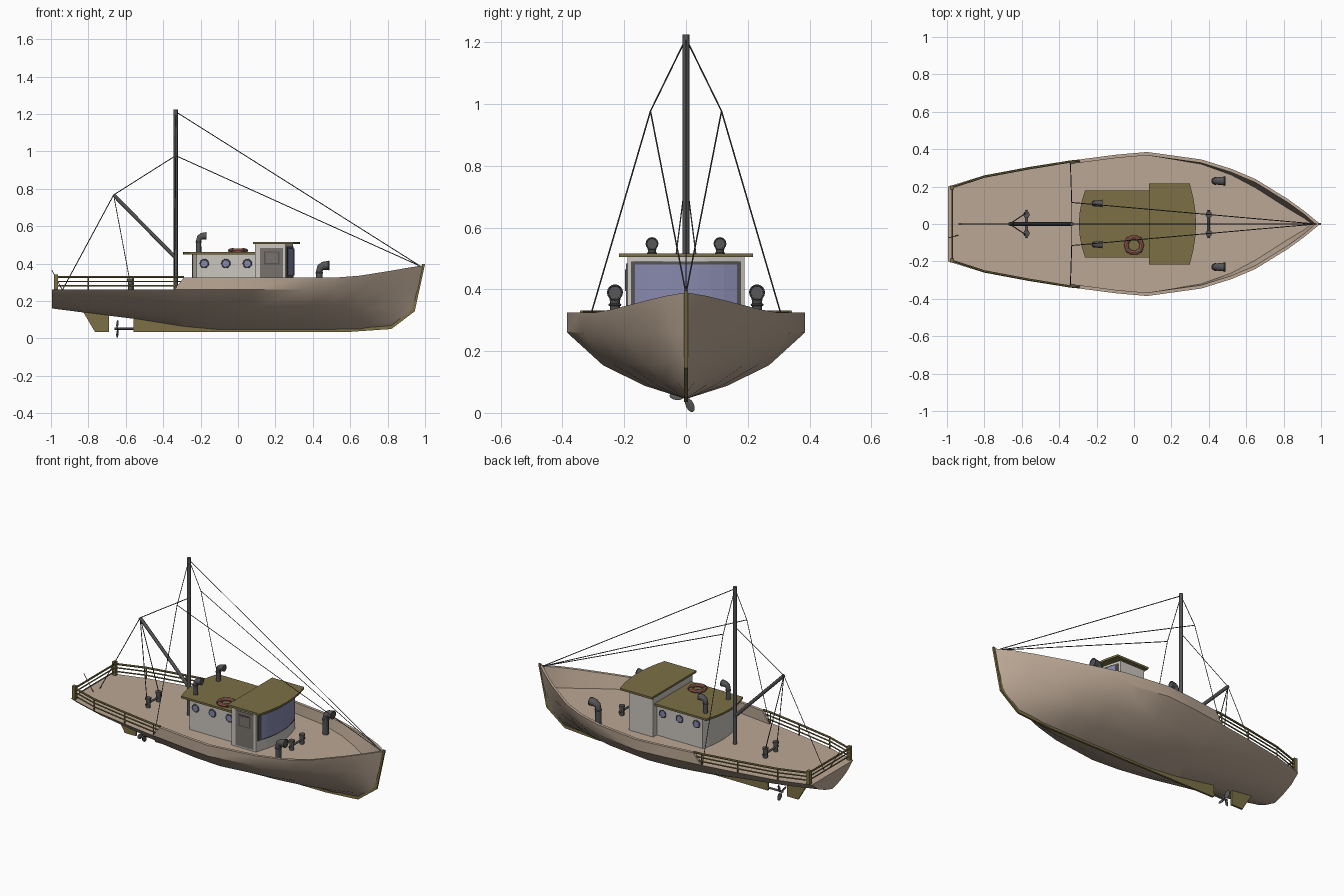
import bpy, bmesh, math
from mathutils import Vector

if "Cube" in bpy.data.objects:
    bpy.data.objects.remove(bpy.data.objects["Cube"])


def mat(name, rgb):
    m = bpy.data.materials.new(name)
    m.diffuse_color = (*rgb, 1)
    m.use_nodes = True
    m.node_tree.nodes["Principled BSDF"].inputs["Base Color"].default_value = m.diffuse_color
    return m


TAN = mat("tan_paint", (0.50, 0.39, 0.30))
OLIVE = mat("olive_wood", (0.20, 0.16, 0.06))
WHITE = mat("cabin_white", (0.60, 0.57, 0.53))
GLASS = mat("blue_glass", (0.24, 0.25, 0.42))
DARK = mat("dark_metal", (0.09, 0.09, 0.09))
RED = mat("lifebuoy_red", (0.36, 0.12, 0.08))
DOOR = mat("door_grey", (0.19, 0.17, 0.15))


def finish(name, bm, m, smooth=False):
    bmesh.ops.recalc_face_normals(bm, faces=bm.faces)
    me = bpy.data.meshes.new(name)
    bm.to_mesh(me)
    bm.free()
    ob = bpy.data.objects.new(name, me)
    bpy.context.collection.objects.link(ob)
    me.materials.append(m)
    if smooth:
        select(ob)
        bpy.ops.object.shade_smooth_by_angle(angle=math.radians(35))
    return ob


def select(ob):
    bpy.ops.object.select_all(action='DESELECT')
    ob.select_set(True)
    bpy.context.view_layer.objects.active = ob


def prism(name, pts, lo, hi, m, up='z'):
    """Extrude a 2D outline: up='z' uses (x, y), up='y' uses (x, z)."""
    bm = bmesh.new()
    put = (lambda p, h: (p[0], p[1], h)) if up == 'z' else (lambda p, h: (p[0], h, p[1]))
    f = bm.faces.new([bm.verts.new(put(p, lo)) for p in pts])
    new = bmesh.ops.extrude_face_region(bm, geom=[f])['geom']
    bmesh.ops.translate(bm, vec=put((0, 0), hi - lo),
                        verts=[v for v in new if isinstance(v, bmesh.types.BMVert)])
    return finish(name, bm, m)


def box(name, a, b, m):
    return prism(name, [(a[0], a[1]), (b[0], a[1]), (b[0], b[1]), (a[0], b[1])], a[2], b[2], m)


def tube(name, pts, r, m, radii=None, res=2):
    cu = bpy.data.curves.new(name, 'CURVE')
    cu.dimensions = '3D'
    cu.bevel_depth, cu.bevel_resolution, cu.use_fill_caps = r, res, True
    sp = cu.splines.new('POLY')
    sp.points.add(len(pts) - 1)
    for i, p in enumerate(pts):
        sp.points[i].co = (*p, 1)
        sp.points[i].radius = radii[i] if radii else 1
    ob = bpy.data.objects.new(name, cu)
    bpy.context.collection.objects.link(ob)
    cu.materials.append(m)
    select(ob)
    bpy.ops.object.convert(target='MESH')
    bpy.ops.object.shade_smooth_by_angle(angle=math.radians(50))
    return ob


def ring(name, loc, R, r, m, seg, rot=(0, 0, 0)):
    bpy.ops.mesh.primitive_torus_add(location=loc, rotation=rot, major_radius=R, minor_radius=r,
                                     major_segments=seg, minor_segments=8)
    ob = bpy.context.object
    ob.name = name
    ob.data.materials.append(m)
    return ob


# Hull, bulwark and deck: lofted stations (x, half width, keel z, sheer z, deck-level ratio)
DECK = 0.26
stations = [(-0.995, .20, .16, .26, 1), (-0.8, .26, .135, .26, 1), (-0.56, .305, .105, .26, 1),
            (-0.34, .34, .07, .26, 1), (-0.29, .345, .062, .325, 1), (-0.1, .37, .045, .325, 1),
            (0.07, .385, .045, .325, 1), (0.36, .345, .045, .325, .98), (0.52, .295, .045, .325, .95),
            (0.65, .24, .046, .335, .88), (0.82, .135, .06, .362, .76), (0.91, .07, .12, .378, .7)]
loops = []
for x, w, k, s, c in stations:
    d, full = w * c, 0.35 * c
    inn = max(d - .018, 0)
    loops.append([(x, 0, k), (x, d * full, k + .2 * (DECK - k)), (x, d * 2 * full, k + .51 * (DECK - k)),
                  (x, d, DECK), (x, w, s), (x, w - .018, s), (x, inn, DECK), (x, 0, DECK)])
loops.append([(.94, 0, .15), (.946, 0, .175), (.955, 0, .20), (.968, 0, DECK), (.995, 0, .39),
              (.97, 0, .387), (.95, 0, DECK), (.94, 0, DECK)])
bm = bmesh.new()
for side in (1, -1):
    rows = [[bm.verts.new((x, y * side, z)) for x, y, z in lp] for lp in loops]
    for a, b in zip(rows, rows[1:]):
        for i in range(7):
            bm.faces.new((a[i], a[i + 1], b[i + 1], b[i]))
    bm.faces.new(rows[0])
bmesh.ops.remove_doubles(bm, verts=bm.verts, dist=.0005)
bmesh.ops.dissolve_degenerate(bm, dist=.0005, edges=bm.edges)
finish("hull", bm, TAN, True)

# Keel with stem, and rudder
prism("keel", [(-.56, .035), (.6, .035), (.82, .05), (.945, .145), (1, .397), (.985, .397), (.93, .16),
               (.8, .08), (-.2, .06), (-.56, .11)], -.006, .006, OLIVE, 'y')
prism("rudder", [(-.83, .145), (-.765, .035), (-.69, .035), (-.69, .13)], -.006, .006, OLIVE, 'y')

# Propeller and shaft
tube("propeller_shaft", [(-.66, 0, .052), (-.54, 0, .052)], .006, DARK)
for i, ang in enumerate((-65, 55, 175)):
    bm = bmesh.new()
    bmesh.ops.create_uvsphere(bm, u_segments=10, v_segments=6, radius=1)
    a = math.radians(ang)
    for v in bm.verts:
        p = v.co.copy()
        along, across = .03 + .024 * p.z, .014 * p.x
        v.co = (-.645 + .003 * p.y + across * .4, along * math.cos(a) - across * math.sin(a),
                .052 + along * math.sin(a) + across * math.cos(a))
    finish(f"propeller_blade_{i}", bm, DARK, True)

# Stern railing
side_path = [(-.29, .338), (-.34, .334), (-.56, .298), (-.8, .253), (-.972, .196)]
path = side_path + [(x, -y) for x, y in reversed(side_path)]
for z, r in ((.281, .004), (.304, .004), (.327, .006)):
    tube("stern_rail", [(x, y, z) for x, y in path], r, OLIVE, res=1)
for s in (1, -1):
    y = s * .196
    box("corner_post", (-.984, y - .011, DECK), (-.962, y + .011, .342), OLIVE)
    for x, y in side_path[1:4]:
        tube("rail_post", [(x, s * y, DECK), (x, s * y, .327)], .004, OLIVE, res=1)
tube("stern_staff", [(-.94, -.06, DECK), (-.995, -.075, .365)], .002, DARK, res=0)


# Cabin, wheelhouse and roofs: half outlines mirrored across y
def mirrored(half):
    return half + [(x, -y) for x, y in reversed(half) if y]


prism("rear_cabin", mirrored([(.1, .155), (-.222, .155), (-.235, .115), (-.243, .06), (-.246, 0)]),
      DECK, .45, WHITE)
prism("rear_roof", mirrored([(.1, .178), (-.262, .178), (-.28, .12), (-.291, .06), (-.295, 0)]),
      .449, .461, OLIVE)
prism("wheelhouse", mirrored([(.09, .19), (.255, .19), (.276, .12), (.29, .06), (.295, 0)]),
      DECK, .506, WHITE)
prism("wheelhouse_roof", mirrored([(.08, .217), (.298, .217), (.317, .14), (.328, .07), (.332, 0)]),
      .504, .516, OLIVE)


def front_panel(name, w, off, lo, hi, m):
    outer = [(.295 - 1.1 * (w * t) ** 2 + off, w * t) for t in (1, .75, .5, .25, 0)]
    outer = mirrored(outer)
    return prism(name, outer + [(.24, -w), (.24, w)], lo, hi, m)


front_panel("windscreen_frame", .178, .003, .325, .49, DARK)
front_panel("windscreen", .165, .006, .335, .48, GLASS)

# Door with its small window
box("door", (.118, -.194, .27), (.24, -.185, .484), DOOR)
box("door_window_frame", (.14, -.197, .395), (.222, -.185, .465), DARK)
box("door_window", (.148, -.198, .402), (.214, -.185, .458), DOOR)

# Portholes
for s in (1, -1):
    for x in (-.18, -.065, .05):
        ring("porthole_ring", (x, s * .156, .40), .021, .004, DARK, 16, (math.pi / 2, 0, 0))
        tube("porthole_glass", [(x, s * .15, .40), (x, s * .158, .40)], .02, GLASS, res=3)

# Lifebuoy on the roof
ring("lifebuoy", (0, -.113, .469), .042, .012, RED, 10)
for i in range(4):
    a = math.radians(45 + 90 * i)
    p = Vector((.042 * math.cos(a), -.113 + .042 * math.sin(a), .469))
    t = Vector((-math.sin(a), math.cos(a), 0)) * .007
    tube("lifebuoy_band", [p - t, p + t], .0135, DARK)


# Cowl vents facing forward
def vent(name, x, y, z, h, k):
    top = z + h
    tube(name, [(x, y, z), (x, y, top - .055 * k), (x + .006 * k, y, top - .036 * k),
                (x + .022 * k, y, top - .027 * k), (x + .05 * k, y, top - .025 * k)],
         .017 * k, DARK, [1, 1, 1.15, 1.3, 1.45], 3)
    ring(name + "_collar", (x, y, top - .065 * k), .017 * k, .004 * k, DARK, 16)
    ring(name + "_lip", (x + .05 * k, y, top - .025 * k), .023 * k, .003 * k, DARK, 16, (0, math.pi / 2, 0))


for s in (1, -1):
    vent("deck_vent", .435, s * .23, DECK, .155, 1.0)
    vent("roof_vent", -.21, s * .11, .455, .113, .8)

# Twin bollards fore and aft
for x in (.40, -.575):
    for s in (1, -1):
        tube("bollard", [(x, s * .05, DECK), (x, s * .05, .312)], .013, DARK)
        tube("bollard_cap", [(x, s * .05, .308), (x, s * .05, .32)], .018, DARK)
    tube("bollard_bar", [(x, -.075, .285), (x, .075, .285)], .006, DARK)

# Mast and boom
MX = -.333
tip = (-.665, 0, .767)
tube("mast", [(MX, 0, DECK), (MX, 0, 1.225)], .011, DARK)
tube("boom", [(MX, 0, .43), tip], .010, DARK)

# Rigging wires
bow, top = (.975, 0, .386), (MX, 0, 1.212)
wires = [[top, bow], [tip, (MX, 0, .977)], [tip, (-.938, 0, DECK)]]
for s in (1, -1):
    spread = (MX, s * .115, .977)
    wires += [[top, spread, (-.34, s * .325, DECK)], [spread, bow], [tip, (-.575, s * .06, .29)]]
for w in wires:
    tube("rigging_wire", w, .0024, DARK, res=0)
